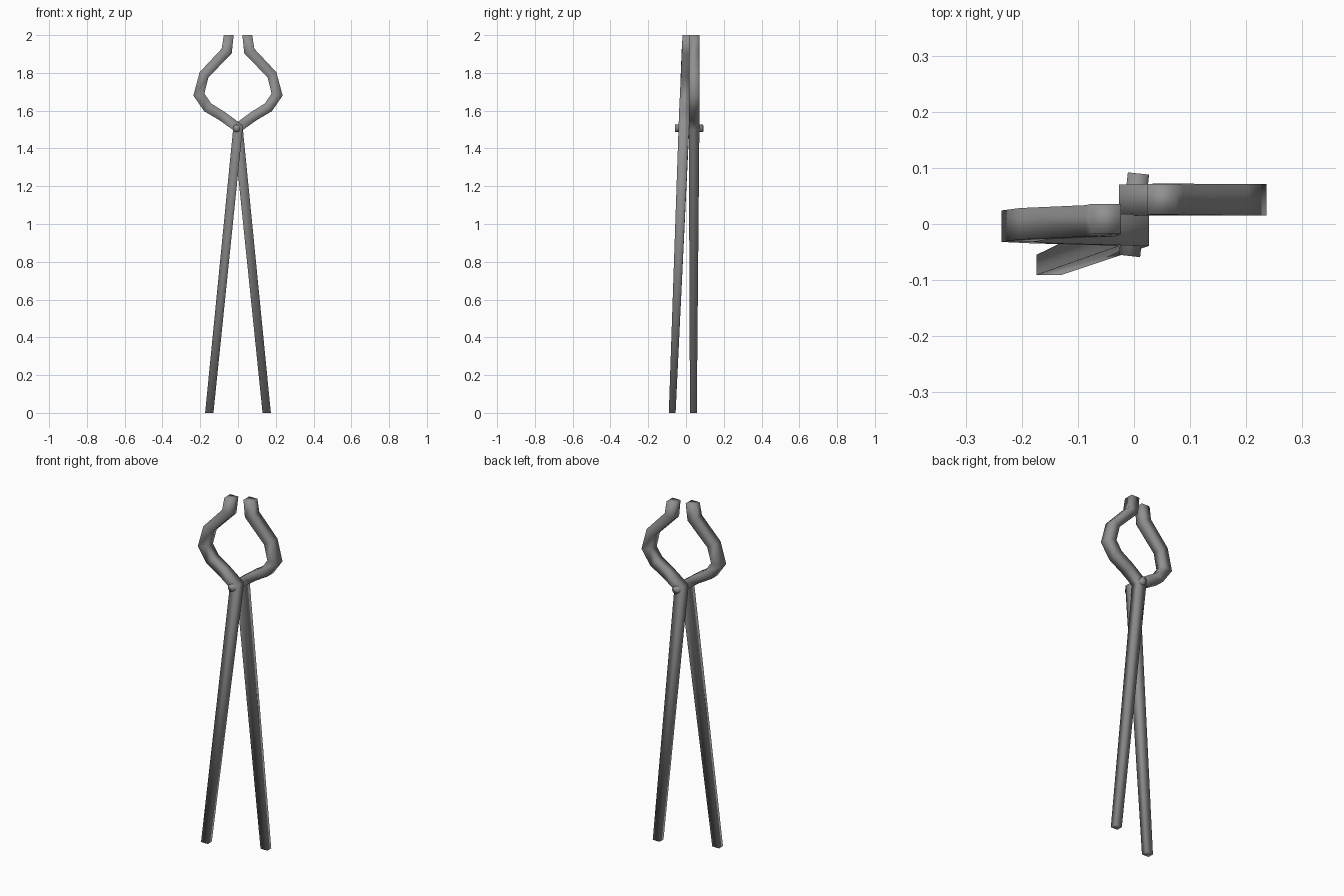
import bpy, bmesh
from mathutils import Vector

cube = bpy.data.objects.get("Cube")
if cube:
    bpy.data.objects.remove(cube, do_unlink=True)

steel = bpy.data.materials.new("grey steel")
steel.use_nodes = True
colour = (0.28, 0.28, 0.28, 1)
steel.diffuse_color = colour
steel.node_tree.nodes["Principled BSDF"].inputs["Base Color"].default_value = colour

# Centreline in x and z from handle end to jaw tip, with half width and half depth
PATH = [(0.152, 0.0, 0.022, 0.018), (0.0, 1.51, 0.025, 0.028),
        (0.085, 1.572, 0.026, 0.028), (0.16, 1.617, 0.027, 0.028),
        (0.207, 1.685, 0.027, 0.028), (0.18, 1.79, 0.026, 0.028),
        (0.06, 1.915, 0.028, 0.028), (0.049, 2.0, 0.026, 0.027)]


def finish(bm, name):
    bmesh.ops.recalc_face_normals(bm, faces=bm.faces)
    for f in bm.faces:
        f.smooth = True
    mesh = bpy.data.meshes.new(name)
    bm.to_mesh(mesh)
    bm.free()
    mesh.materials.append(steel)
    obj = bpy.data.objects.new(name, mesh)
    bpy.context.collection.objects.link(obj)


def tong_bar(name, side, y_bottom, y_top):
    """Sweep a rectangular bar along the path with mitred bends."""
    bm = bmesh.new()
    pts = [Vector((side * p[0], p[1])) for p in PATH]
    last = len(pts) - 1
    rings = []
    for i, (p, spec) in enumerate(zip(pts, PATH)):
        before = (p - pts[max(i - 1, 0)]).normalized()
        after = (pts[min(i + 1, last)] - p).normalized()
        along = (before + after).normalized()
        across = Vector((along.y, -along.x))
        # Cut both ends level; stretch bends so the bar keeps its width
        if i in (0, last):
            across = Vector((1, 0))
        else:
            across /= max(along.dot(after), 0.85)
        if i and across.x < 0:
            across = -across
        y = y_bottom + (y_top - y_bottom) * p.y / 2
        ring = []
        for u, v in ((-1, -1), (1, -1), (1, 1), (-1, 1)):
            q = p + across * u * spec[2]
            ring.append(bm.verts.new((q.x, y + v * spec[3], q.y)))
        rings.append(ring)
    for a, b in zip(rings, rings[1:]):
        for k in range(4):
            n = (k + 1) % 4
            bm.faces.new((a[k], a[n], b[n], b[k]))
    bm.faces.new(rings[0])
    bm.faces.new(rings[-1])
    finish(bm, name)


tong_bar("front_tong_bar", -1, -0.073, 0.009)
tong_bar("back_tong_bar", 1, 0.039, 0.044)

# Rivet through both bars, leaning slightly sideways
start, end = Vector((-0.008, -0.057, 1.506)), Vector((0.008, 0.09, 1.506))
axis = end - start
bm = bmesh.new()
bmesh.ops.create_cone(bm, cap_ends=True, segments=10, radius1=0.02,
                      radius2=0.02, depth=axis.length)
turn = axis.to_track_quat('Z', 'Y').to_matrix()
for v in bm.verts:
    v.co = turn @ v.co + (start + end) / 2
finish(bm, "pivot_rivet")
